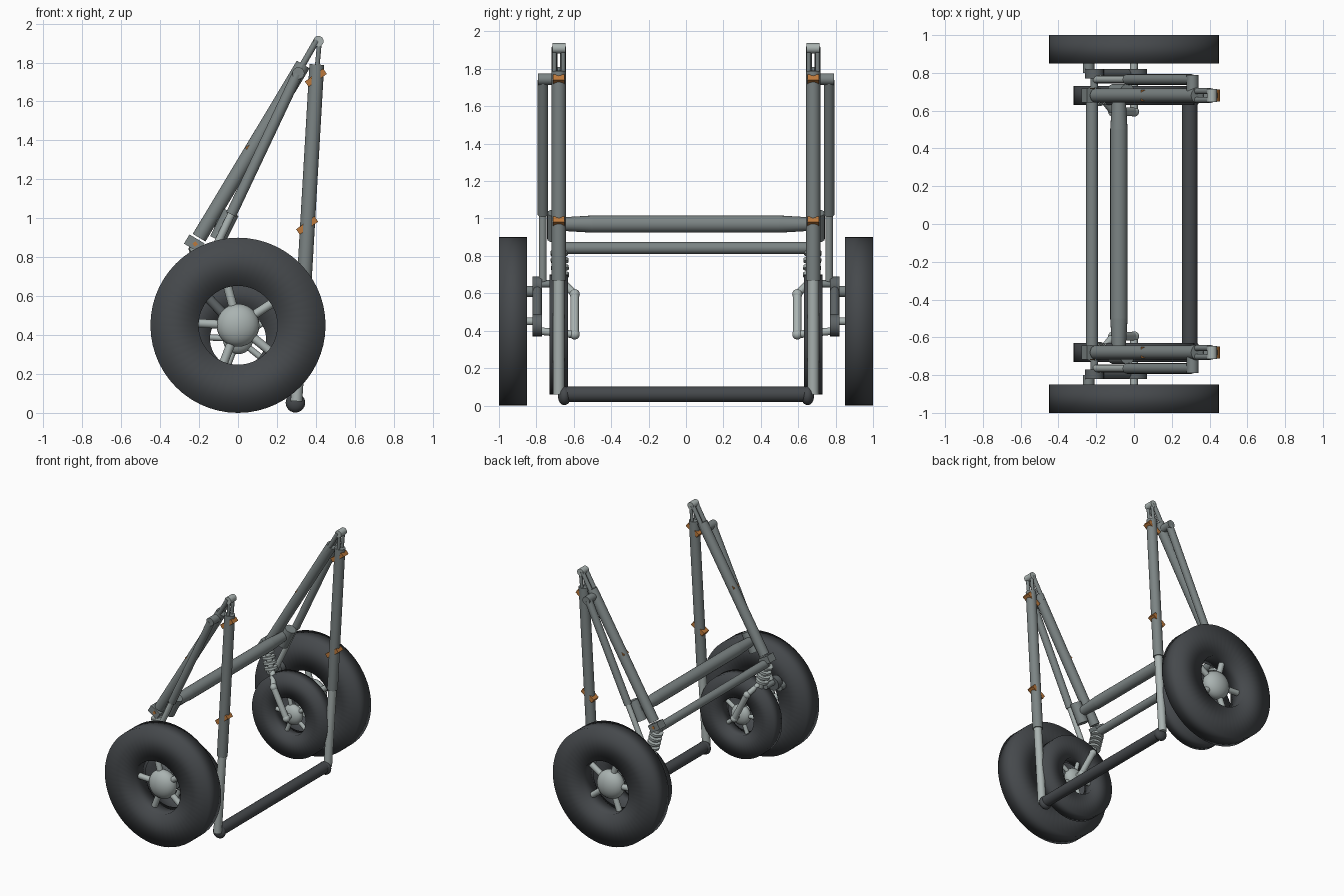
import bpy, bmesh, math
from mathutils import Vector, Matrix

cube = bpy.data.objects.get("Cube")
if cube:
    bpy.data.objects.remove(cube, do_unlink=True)


def material(name, colour):
    m = bpy.data.materials.new(name)
    m.use_nodes = True
    m.diffuse_color = (*colour, 1)
    bsdf = m.node_tree.nodes["Principled BSDF"]
    bsdf.inputs["Base Color"].default_value = (*colour, 1)
    bsdf.inputs["Roughness"].default_value = 0.6
    return m


STEEL = material("steel grey", (0.2, 0.23, 0.23))
LIGHT = material("light metal", (0.4, 0.45, 0.44))
DARK = material("dark rubber", (0.06, 0.066, 0.072))
GUN = material("gunmetal", (0.11, 0.125, 0.13))
ORANGE = material("orange", (0.5, 0.19, 0.045))


def finish(name, bm, mat, angle=40):
    bmesh.ops.recalc_face_normals(bm, faces=bm.faces)
    mesh = bpy.data.meshes.new(name)
    bm.to_mesh(mesh)
    bm.free()
    ob = bpy.data.objects.new(name, mesh)
    bpy.context.collection.objects.link(ob)
    mesh.materials.append(mat)
    bpy.ops.object.select_all(action='DESELECT')
    ob.select_set(True)
    bpy.context.view_layer.objects.active = ob
    if angle:
        bpy.ops.object.shade_smooth_by_angle(angle=math.radians(angle))
    else:
        bpy.ops.object.shade_smooth()
    return ob


def tube(name, a, b, r, mat, r_end=None, sides=20):
    a, b = Vector(a), Vector(b)
    turn = (b - a).to_track_quat('Z', 'Y').to_matrix().to_4x4()
    bm = bmesh.new()
    bmesh.ops.create_cone(bm, cap_ends=True, segments=sides, radius1=r,
                          radius2=r if r_end is None else r_end, depth=(b - a).length,
                          matrix=Matrix.Translation((a + b) / 2) @ turn)
    return finish(name, bm, mat)


def ball(name, centre, size, mat):
    bm = bmesh.new()
    bmesh.ops.create_uvsphere(bm, u_segments=24, v_segments=14, radius=1,
                              matrix=Matrix.Translation(centre) @ Matrix.Diagonal((*size, 1)))
    return finish(name, bm, mat)


def box(name, centre, size, tilt, mat):
    bm = bmesh.new()
    bmesh.ops.create_cube(bm, size=1, matrix=Matrix.Translation(centre)
                          @ Matrix.Rotation(math.radians(tilt), 4, 'Y')
                          @ Matrix.Diagonal((*size, 1)))
    return finish(name, bm, mat)


def ring(name, centre, axis, outer, inner, width, mat, angle=40, sides=56):
    """Flat ring with a square section, turned about an axis."""
    turn = Vector(axis).to_track_quat('Z', 'Y').to_matrix().to_4x4()
    place = Matrix.Translation(centre) @ turn
    h = width / 2
    section = [(outer, -h), (outer, h), (inner, h), (inner, -h)]
    bm = bmesh.new()
    loops = []
    for i in range(sides):
        t = math.tau * i / sides
        loops.append([bm.verts.new(place @ Vector((r * math.cos(t), r * math.sin(t), z)))
                      for r, z in section])
    for i in range(sides):
        p, q = loops[i], loops[(i + 1) % sides]
        for k in range(4):
            n = (k + 1) % 4
            bm.faces.new((p[k], p[n], q[n], q[k]))
    return finish(name, bm, mat, angle)


def wheel(name, centre, radius, width):
    x, y, z = centre
    ring(name + "_tyre", centre, (0, 1, 0), radius, radius * 0.45, width, DARK, 0)
    ball(name + "_hub", centre, (radius * 0.245, width * 0.5, radius * 0.245), LIGHT)
    for i in range(5):
        t = math.radians(33 + 72 * i)
        tip = (x + radius * 0.46 * math.cos(t), y, z + radius * 0.46 * math.sin(t))
        tube(f"{name}_spoke_{i + 1}", centre, tip, radius * 0.05, LIGHT, sides=12)


for side, s in (("front", -1), ("back", 1)):
    def n(part):
        return f"{side}_{part}"

    def p(x, y, z):
        return (x, s * y, z)

    # Outer and inner wheels
    wheel(n("outer_wheel"), p(0, 0.925, 0.45), 0.45, 0.15)
    wheel(n("inner_wheel"), p(0, 0.68, 0.38), 0.32, 0.1)

    # Telescopic upright leg and foot
    tube(n("leg_sleeve"), p(0.34, 0.68, 0.67), p(0.405, 0.68, 1.79), 0.038, STEEL)
    tube(n("leg_piston"), p(0.3, 0.68, 0.06), p(0.342, 0.68, 0.7), 0.03, LIGHT)
    ball(n("foot_joint"), p(0.295, 0.65, 0.052), (0.05, 0.035, 0.05), DARK)

    # Forked top joint
    for k, y in enumerate((0.657, 0.703)):
        tube(n(f"top_prong_{k + 1}"), p(0.405, y, 1.76), p(0.42, y, 1.92), 0.012, STEEL)
        tube(n(f"strut_prong_{k + 1}"), p(0.31, y, 1.75), p(0.405, y, 1.915), 0.016, STEEL)
    tube(n("top_pin"), p(0.413, 0.645, 1.91), p(0.413, 0.715, 1.91), 0.027, LIGHT)

    # Slanted main strut with end collar
    tube(n("main_strut"), p(-0.2, 0.68, 0.9), p(0.335, 0.68, 1.79), 0.038, STEEL)
    box(n("strut_collar"), p(-0.225, 0.68, 0.87), (0.09, 0.075, 0.055), 31, STEEL)
    tube(n("crossbar_sleeve"), p(-0.105, 0.7, 0.89), p(-0.035, 0.7, 1.03), 0.042, STEEL)

    # Actuator beside the strut
    tube(n("actuator_sleeve"), p(-0.035, 0.765, 1.02), p(0.305, 0.765, 1.74), 0.028, STEEL)
    tube(n("actuator_rod"), p(-0.2, 0.765, 0.67), p(-0.03, 0.765, 1.03), 0.02, LIGHT)
    tube(n("actuator_pin"), p(0.31, 0.69, 1.745), p(0.31, 0.79, 1.745), 0.031, STEEL)

    # Outer wheel bracket
    tube(n("bracket_arm"), p(0, 0.795, 0.43), p(-0.2, 0.795, 0.64), 0.025, GUN)
    for label, x, z, r in (("low", 0.01, 0.43, 0.06), ("high", -0.21, 0.64, 0.05)):
        tube(n(f"bracket_{label}_boss"), p(x, 0.77, z), p(x, 0.82, z), r, GUN)
    tube(n("outer_axle"), p(0, 0.78, 0.45), p(0, 0.9, 0.45), 0.02, LIGHT)
    tube(n("bracket_peg"), p(-0.24, 0.8, 0.61), p(-0.24, 0.86, 0.61), 0.03, STEEL)
    tube(n("bracket_link"), p(-0.21, 0.68, 0.65), p(-0.21, 0.79, 0.65), 0.02, STEEL)

    # Inner wheel arm and axle
    tube(n("inner_arm"), p(0, 0.595, 0.38), p(-0.11, 0.595, 0.595), 0.023, LIGHT)
    for label, x, z in (("low", 0, 0.38), ("high", -0.11, 0.595)):
        ball(n(f"inner_arm_{label}_end"), p(x, 0.595, z), (0.027,) * 3, LIGHT)
    tube(n("inner_axle"), p(0, 0.6, 0.38), p(0, 0.8, 0.4), 0.02, LIGHT)
    tube(n("arm_link"), p(-0.11, 0.595, 0.595), p(-0.17, 0.67, 0.67), 0.02, LIGHT)

    # Coil damper
    top, low = Vector(p(-0.235, 0.68, 0.87)), Vector(p(-0.17, 0.67, 0.64))
    tube(n("damper_rod"), low, top, 0.022, LIGHT)
    for i in range(4):
        ring(n(f"damper_coil_{i + 1}"), low.lerp(top, 0.25 + 0.17 * i), top - low,
             0.048, 0.02, 0.018, LIGHT, sides=20)

    # Orange clamps
    for i, (x, z) in enumerate(((0.4, 1.722), (0.355, 0.963))):
        box(n(f"leg_clamp_{i + 1}"), p(x, 0.68, z), (0.115, 0.062, 0.033), -35, ORANGE)
    box(n("strut_clamp"), p(0.07, 0.68, 1.365), (0.055, 0.06, 0.033), -35, ORANGE)
    box(n("collar_clamp"), p(-0.22, 0.705, 0.868), (0.02, 0.03, 0.02), -35, ORANGE)

    # Tapered ends of the thick crossbar
    tube(n("crossbar_taper"), (-0.08, s * 0.5, 0.97), (-0.08, s * 0.7, 0.97),
         0.046, STEEL, 0.034)

# Bars joining both sides
tube("thick_crossbar", (-0.08, -0.5, 0.97), (-0.08, 0.5, 0.97), 0.046, STEEL)
tube("thin_crossbar", (-0.222, -0.66, 0.842), (-0.222, 0.66, 0.842), 0.032, STEEL)
tube("ground_bar", (0.295, -0.64, 0.06), (0.295, 0.64, 0.06), 0.042, DARK)
